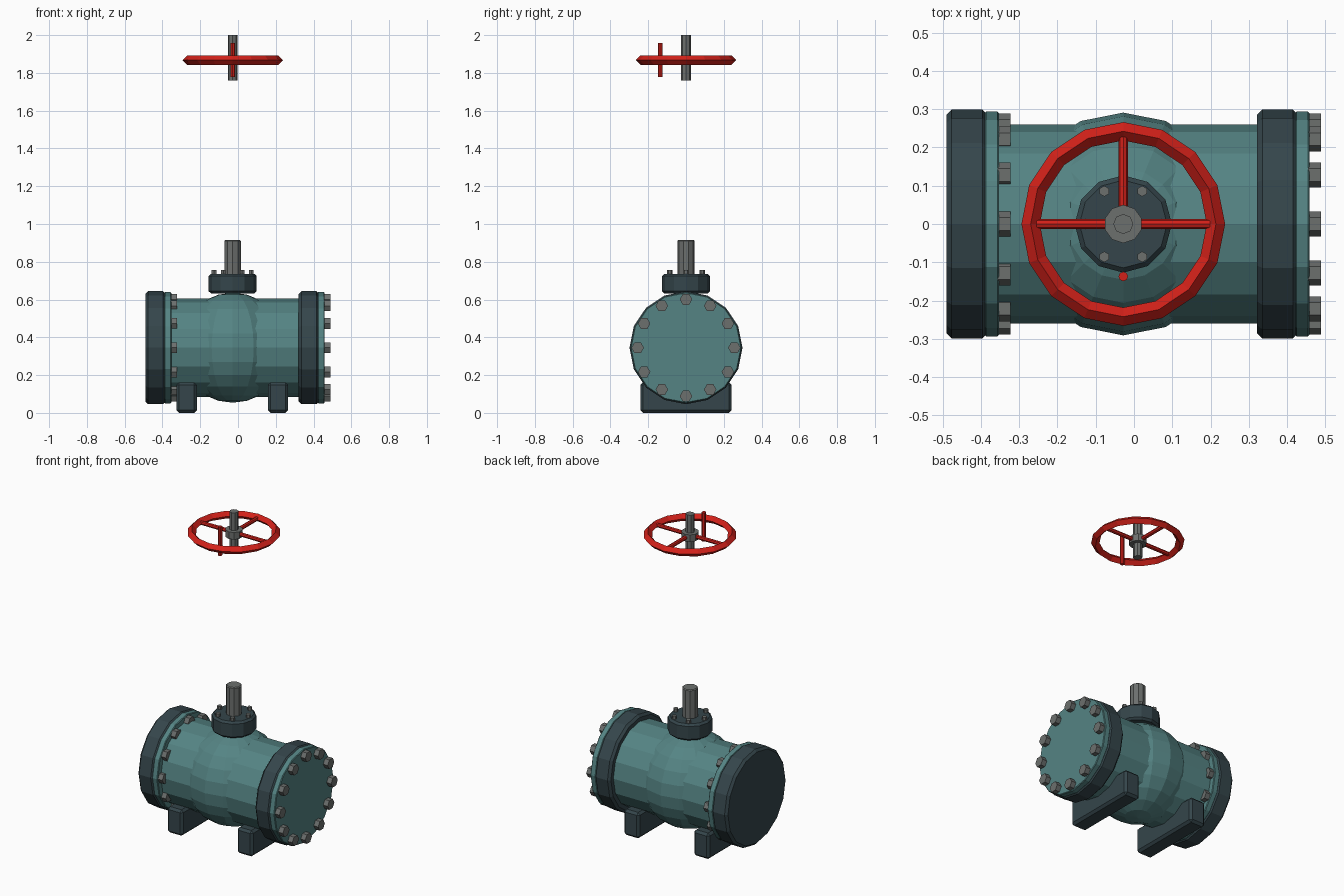
import bpy
from math import cos, sin, pi, tau

if "Cube" in bpy.data.objects:
    bpy.data.objects.remove(bpy.data.objects["Cube"])

CX = -0.028   # valve axis in x
CZ = 0.345    # pipe axis in z
WZ = 1.867    # handwheel height


def material(name, rgb):
    m = bpy.data.materials.new(name)
    m.diffuse_color = (*rgb, 1)
    m.use_nodes = True
    m.node_tree.nodes["Principled BSDF"].inputs["Base Color"].default_value = m.diffuse_color
    return m


TEAL = material("teal_paint", (0.09, 0.23, 0.23))
DARK = material("dark_paint", (0.035, 0.06, 0.07))
STEEL = material("steel", (0.15, 0.16, 0.155))
RED = material("red_paint", (0.65, 0.015, 0.01))


def finish(name, mat, bevel=0):
    ob = bpy.context.object
    ob.name = name
    ob.data.materials.append(mat)
    if bevel:
        mod = ob.modifiers.new("bevel", "BEVEL")
        mod.width, mod.segments = bevel, 1
        mod.limit_method, mod.angle_limit = "ANGLE", pi / 3
    return ob


def cyl(name, mat, sides, r, loc, depth, axis="Z", bevel=0):
    rot = {"X": (0, pi / 2, 0), "Y": (pi / 2, 0, 0), "Z": (0, 0, 0)}[axis]
    bpy.ops.mesh.primitive_cylinder_add(vertices=sides, radius=r, depth=depth,
                                        location=loc, rotation=rot)
    return finish(name, mat, bevel)


def pipe(name, mat, r, x0, x1, bevel=0):
    return cyl(name, mat, 16, r, ((x0 + x1) / 2, 0, CZ), x1 - x0, "X", bevel)


# Pipe body with bulging chamber
pipe("body", TEAL, 0.26, -0.40, 0.40)
bpy.ops.mesh.primitive_uv_sphere_add(segments=16, ring_count=12, radius=0.291,
                                     location=(CX, 0, CZ))
finish("chamber", TEAL)

# Flanges, face plates and their bolt circles
for side, x in (("left", -0.49), ("right", 0.321)):
    pipe(side + "_flange", DARK, 0.299, x, x + 0.108, 0.014)
    pipe(side + "_face_plate", TEAL, 0.294, x + 0.10, x + 0.137, 0.004)
    for i in range(12):
        a = tau * i / 12
        cyl(f"{side}_flange_bolt_{i}", STEEL, 6, 0.033,
            (x + 0.147, 0.256 * cos(a), CZ + 0.256 * sin(a)), 0.042, "X")

# Feet
for side, x in (("left", -0.272), ("right", 0.212)):
    bpy.ops.mesh.primitive_cube_add(size=1, location=(x, 0, 0.081))
    bpy.context.object.scale = (0.108, 0.484, 0.162)
    bpy.ops.object.transform_apply(location=False, rotation=False)
    finish(side + "_foot", DARK, 0.014)

# Bonnet, its bolts and the lower stem
cyl("bonnet", DARK, 12, 0.127, (CX, 0, 0.684), 0.104, bevel=0.012)
for i in range(6):
    a = tau * i / 6
    cyl(f"bonnet_bolt_{i}", STEEL, 6, 0.014,
        (CX + 0.099 * cos(a), 0.099 * sin(a), 0.742), 0.028)
cyl("lower_stem", STEEL, 10, 0.046, (CX, 0, 0.82), 0.19, bevel=0.005)

# Handwheel: diamond-section rim, hub and threaded spindle
bpy.ops.mesh.primitive_torus_add(major_segments=16, minor_segments=4,
                                 major_radius=0.242, minor_radius=0.024,
                                 location=(CX, 0, WZ))
finish("wheel_rim", RED)
cyl("wheel_hub", STEEL, 10, 0.05, (CX, 0, WZ), 0.044)
cyl("spindle", STEEL, 8, 0.026, (CX, 0, 1.88), 0.24)

# Three radial spokes and one upright bar
for name, dx, dy, axis in (("left", -1, 0, "X"), ("right", 1, 0, "X"),
                           ("back", 0, 1, "Y"), ("upright", 0, -1, "Z")):
    cyl(name + "_spoke", RED, 8, 0.0125,
        (CX + 0.137 * dx, 0.137 * dy, WZ), 0.18, axis)
